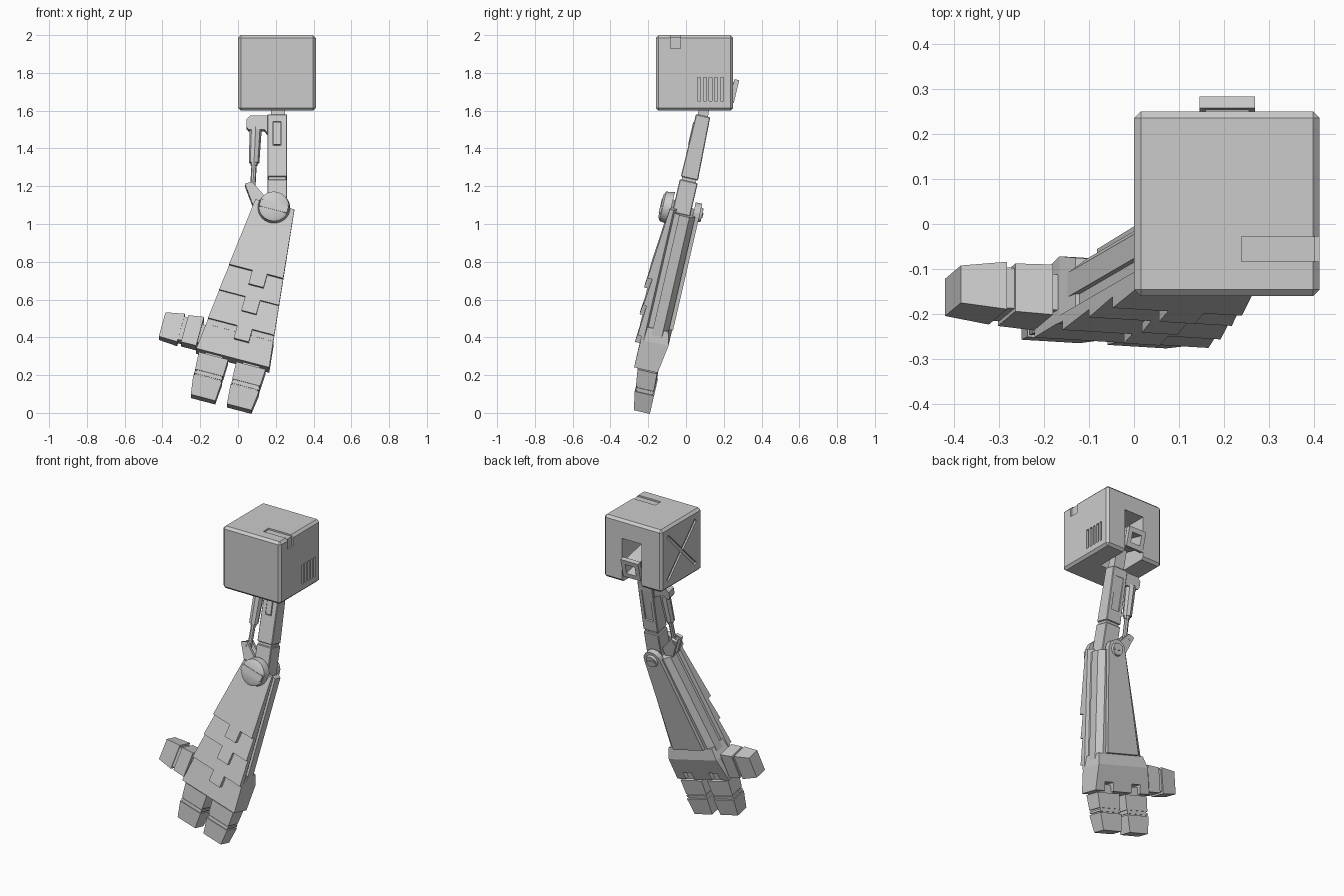
import bpy, bmesh, math
from mathutils import Matrix, Vector

if "Cube" in bpy.data.objects:
    bpy.data.objects.remove(bpy.data.objects["Cube"])

grey = bpy.data.materials.new("plain_grey")
grey.diffuse_color = (0.6, 0.6, 0.6, 1)
grey.use_nodes = True
grey.node_tree.nodes["Principled BSDF"].inputs["Base Color"].default_value = grey.diffuse_color

# Frames: the whole arm leans back, the forearm also swings sideways at the elbow
I = Matrix.Identity(4)
UP = Matrix.Translation((0.19, -0.02, 1.07)) @ Matrix.Rotation(math.radians(-13), 4, 'X')
FORE = UP @ Matrix.Rotation(math.radians(15), 4, 'Y')


def finish(name, bm, M):
    bmesh.ops.recalc_face_normals(bm, faces=bm.faces)
    me = bpy.data.meshes.new(name)
    bm.to_mesh(me)
    bm.free()
    me.materials.append(grey)
    ob = bpy.data.objects.new(name, me)
    bpy.context.collection.objects.link(ob)
    ob.matrix_world = M
    return ob


def loft(name, rings, M=I, bevel=0):
    """Skin equal-length rings of points and cap both ends."""
    bm = bmesh.new()
    rs = [[bm.verts.new(p) for p in r] for r in rings]
    n = len(rs[0])
    for a, b in zip(rs, rs[1:]):
        for i in range(n):
            bm.faces.new((a[i], a[(i + 1) % n], b[(i + 1) % n], b[i]))
    bm.faces.new(rs[0])
    bm.faces.new(rs[-1][::-1])
    if bevel:
        bmesh.ops.bevel(bm, geom=bm.edges[:], offset=bevel, segments=1, affect='EDGES')
    return finish(name, bm, M)


def rect(x0, x1, y0, y1, z):
    return [(x0, y0, z), (x1, y0, z), (x1, y1, z), (x0, y1, z)]


def box(name, x0, x1, y0, y1, z0, z1, M=I, bevel=0):
    return loft(name, [rect(x0, x1, y0, y1, z0), rect(x0, x1, y0, y1, z1)], M, bevel)


def prism(name, pts, front, back, M=I, bevel=0):
    """Extrude an xz outline along y; front may be a function of z."""
    f = front if callable(front) else (lambda z: front)
    return loft(name, [[(x, f(z), z) for x, z in pts], [(x, back, z) for x, z in pts]], M, bevel)


def rod(name, p, q, r0, r1, M, n=24):
    """Cylinder or cone from p to q."""
    p, q = Vector(p), Vector(q)
    bm = bmesh.new()
    bmesh.ops.create_cone(bm, cap_ends=True, segments=n, radius1=r0, radius2=r1, depth=(q - p).length)
    rot = (q - p).to_track_quat('Z', 'Y').to_matrix().to_4x4()
    bm.transform(Matrix.Translation((p + q) / 2) @ rot)
    ob = finish(name, bm, M)
    bpy.ops.object.select_all(action='DESELECT')
    ob.select_set(True)
    bpy.context.view_layer.objects.active = ob
    bpy.ops.object.shade_smooth_by_angle(angle=math.radians(30))
    return ob


def cut(ob, *cutters):
    bpy.context.view_layer.update()
    bpy.context.view_layer.objects.active = ob
    for c in cutters:
        c.hide_render = True
        m = ob.modifiers.new("cut", 'BOOLEAN')
        m.operation, m.solver, m.object = 'DIFFERENCE', 'EXACT', c
        bpy.ops.object.modifier_apply(modifier=m.name)
        bpy.data.objects.remove(c)


# Shoulder box: back recess, wrapped groove, vents and a cross on the left face
shoulder = box("shoulder_box", 0.0, 0.412, -0.16, 0.25, 1.6, 2.0, bevel=0.015)
cutters = [box("c", 0.14, 0.28, 0.03, 0.4, 1.5, 1.88),
           box("c", 0.238, 0.5, -0.083, -0.028, 1.99, 2.1),
           box("c", 0.402, 0.5, -0.083, -0.028, 1.93, 2.1)]
for i in range(5):
    y = 0.062 + i * 0.03
    cutters.append(box("c", 0.397, 0.5, y, y + 0.016, 1.65, 1.775))
for s in (-1, 1):
    M = Matrix.Translation((0, 0.045, 1.8)) @ Matrix.Rotation(math.radians(45 * s), 4, 'X')
    cutters.append(box("c", -0.1, 0.01, -0.2, 0.2, -0.011, 0.011, M))
cut(shoulder, *cutters)

# Square exhaust duct leaning out of the recess
DUCT = Matrix.Translation((0.207, 0.25, 1.705)) @ Matrix.Rotation(math.radians(-14), 4, 'X')
duct = box("exhaust_duct", -0.048, 0.048, -0.18, 0.01, -0.045, 0.045, DUCT)
rim = box("exhaust_rim", -0.062, 0.062, -0.008, 0.018, -0.062, 0.062, DUCT)
for ob in (duct, rim):
    cut(ob, box("c", -0.034, 0.034, -0.08, 0.1, -0.032, 0.032, DUCT))

# Upper arm with neck, panel inset, joint band and piston bracket
box("neck", -0.015, 0.058, -0.035, 0.02, 0.49, 0.66, UP)
upper = loft("upper_arm", [rect(-0.035, 0.07, -0.048, 0.045, 0.175),
                           rect(-0.035, 0.07, -0.044, 0.033, 0.515)], UP, 0.004)
cut(upper, box("c", -0.005, 0.038, -0.1, -0.036, 0.345, 0.475, UP),
    box("c", -0.012, 0.045, 0.032, 0.1, 0.25, 0.46, UP))
box("upper_arm_panel", -0.001, 0.034, -0.049, -0.03, 0.35, 0.47, UP)
box("elbow_band", -0.028, 0.063, -0.04, 0.037, 0.155, 0.185, UP)
box("elbow_link", -0.035, 0.07, -0.05, 0.047, -0.02, 0.16, UP, 0.004)
prism("piston_bracket", [(-0.03, 0.51), (-0.125, 0.51), (-0.145, 0.49), (-0.145, 0.45), (-0.135, 0.435),
                         (-0.05, 0.435), (-0.03, 0.41)], -0.03, 0.022, UP)
rod("piston_cylinder", (-0.096, 0, 0.45), (-0.105, 0, 0.26), 0.032, 0.028, UP, 8)
rod("piston_collar", (-0.104, 0, 0.27), (-0.105, 0, 0.245), 0.022, 0.018, UP, 8)
rod("piston_rod", (-0.104, 0, 0.27), (-0.113, 0, 0.10), 0.014, 0.014, UP, 8)

# Lever joining the piston to the forearm
for i, y in enumerate((-0.034, 0.016)):
    prism("lever_%d" % (i + 1), [(-0.185, 0.095), (-0.15, 0.115), (-0.055, 0.05), (-0.055, -0.03), (-0.11, -0.01)],
          y, y + 0.018, FORE)
rod("lever_pin", (-0.152, -0.036, 0.088), (-0.152, 0.036, 0.088), 0.012, 0.012, FORE, 8)


# Forearm: chamfered shell around a narrower core
def half(z):
    return 0.107 + (0.02 - z) * 0.108


def shell(z, y0, y1, y2, inset):
    w = half(z) - inset
    return [(-w, y0, z), (w, y0, z), (w, y1, z), (w - 0.035, y2, z), (-w + 0.035, y2, z), (-w, y1, z)]


loft("forearm_front_shell", [shell(z, -0.062, -0.045, -0.03, 0) for z in (0.02, -0.70)], FORE)
loft("forearm_core", [shell(z, -0.05, 0.0, 0.05, 0.02) for z in (0.0, -0.70)], FORE)
loft("forearm_back_shell", [shell(z, -0.01, 0.045, 0.074, 0.006) for z in (0.0, -0.66)], FORE)

# Overlapping front plates with a stepped tab on the lower edge
for i, (top, low, tab, out) in enumerate([(0.021, -0.363, -0.44, -0.105), (-0.30, -0.508, -0.588, -0.097),
                                          (-0.44, -0.67, -0.742, -0.087)]):
    a, b = half(top), half(low)
    slope = lambda z, t=top, l=tab, o=out: -0.066 + (o + 0.066) * (t - z) / (t - l)
    prism("forearm_plate_%d" % (i + 1), [(-a, top), (-b, low), (-0.021, low), (-0.021, tab), (0.061, tab),
                                         (0.061, low), (b, low), (a, top)], slope, -0.055, FORE)

# Back cover with a rounded end around the elbow pivot
arc = [(0.06 * math.cos(math.radians(t)), 0.06 * math.sin(math.radians(t))) for t in range(0, 181, 20)]
prism("back_cover", arc + [(-0.115, -0.62), (0.115, -0.62)], 0.06, 0.095, FORE)
rod("back_bolt", (0, 0.09, 0), (0, 0.108, 0), 0.042, 0.036, FORE)
box("back_bolt_bar", -0.028, 0.028, 0.1, 0.113, -0.007, 0.007, FORE)

# Front elbow cap with a cross bar
cap = rod("elbow_cap", (0, -0.06, 0), (0, -0.105, 0), 0.087, 0.08, FORE, 32)
rod("elbow_cap_face", (0, -0.105, 0), (0, -0.116, 0), 0.08, 0.06, FORE, 32)
box("elbow_cap_bar", -0.076, 0.076, -0.119, -0.1, -0.02, 0.02, FORE)

# Hand block with knuckle notches
hand = loft("hand", [rect(-0.165, 0.165, -0.058, 0.072, -0.62), rect(-0.183, 0.183, -0.06, 0.09, -0.69),
                     rect(-0.2, 0.2, -0.062, 0.066, -0.842)], FORE)
cut(hand, *[box("c", x - 0.032, x + 0.032, 0.02, 0.2, -0.9, -0.79, FORE) for x in (-0.1, 0.1)])

# Two fingers
for side, s in (("left", -1), ("right", 1)):
    def frect(i, o, y0, y1, z):
        return rect(min(i * s, o * s), max(i * s, o * s), y0, y1, z)
    loft(side + "_knuckle", [frect(0.055, 0.15, -0.025, 0.045, -0.80), frect(0.055, 0.15, -0.025, 0.045, -0.87)], FORE)
    loft(side + "_finger_base", [frect(0.022, 0.183, -0.042, 0.064, -0.853),
                                 frect(0.025, 0.178, -0.03, 0.068, -0.945)], FORE)
    loft(side + "_finger_joint", [frect(0.031, 0.171, -0.024, 0.064, -0.94),
                                  frect(0.031, 0.171, -0.022, 0.066, -0.985)], FORE)
    loft(side + "_finger_band", [frect(0.026, 0.178, -0.028, 0.07, -0.953),
                                 frect(0.026, 0.178, -0.027, 0.07, -0.967)], FORE)
    loft(side + "_finger_tip", [frect(0.024, 0.18, -0.03, 0.075, -0.975),
                                frect(0.032, 0.166, -0.012, 0.075, -1.08)], FORE)


# Thumb pointing sideways
def trect(x, z0, z1, y0, y1):
    return [(x, y0, z0), (x, y1, z0), (x, y1, z1), (x, y0, z1)]


for name, a, b in [("thumb_root", (-0.16, -0.80, -0.70, -0.03, 0.05), (-0.22, -0.80, -0.70, -0.03, 0.05)),
                   ("thumb_base", (-0.205, -0.825, -0.664, -0.05, 0.064), (-0.288, -0.825, -0.675, -0.045, 0.064)),
                   ("thumb_joint", (-0.28, -0.815, -0.685, -0.036, 0.056), (-0.32, -0.815, -0.685, -0.036, 0.056)),
                   ("thumb_tip", (-0.308, -0.829, -0.672, -0.042, 0.066), (-0.41, -0.823, -0.688, -0.03, 0.055))]:
    loft(name, [trect(*a), trect(*b)], FORE)
